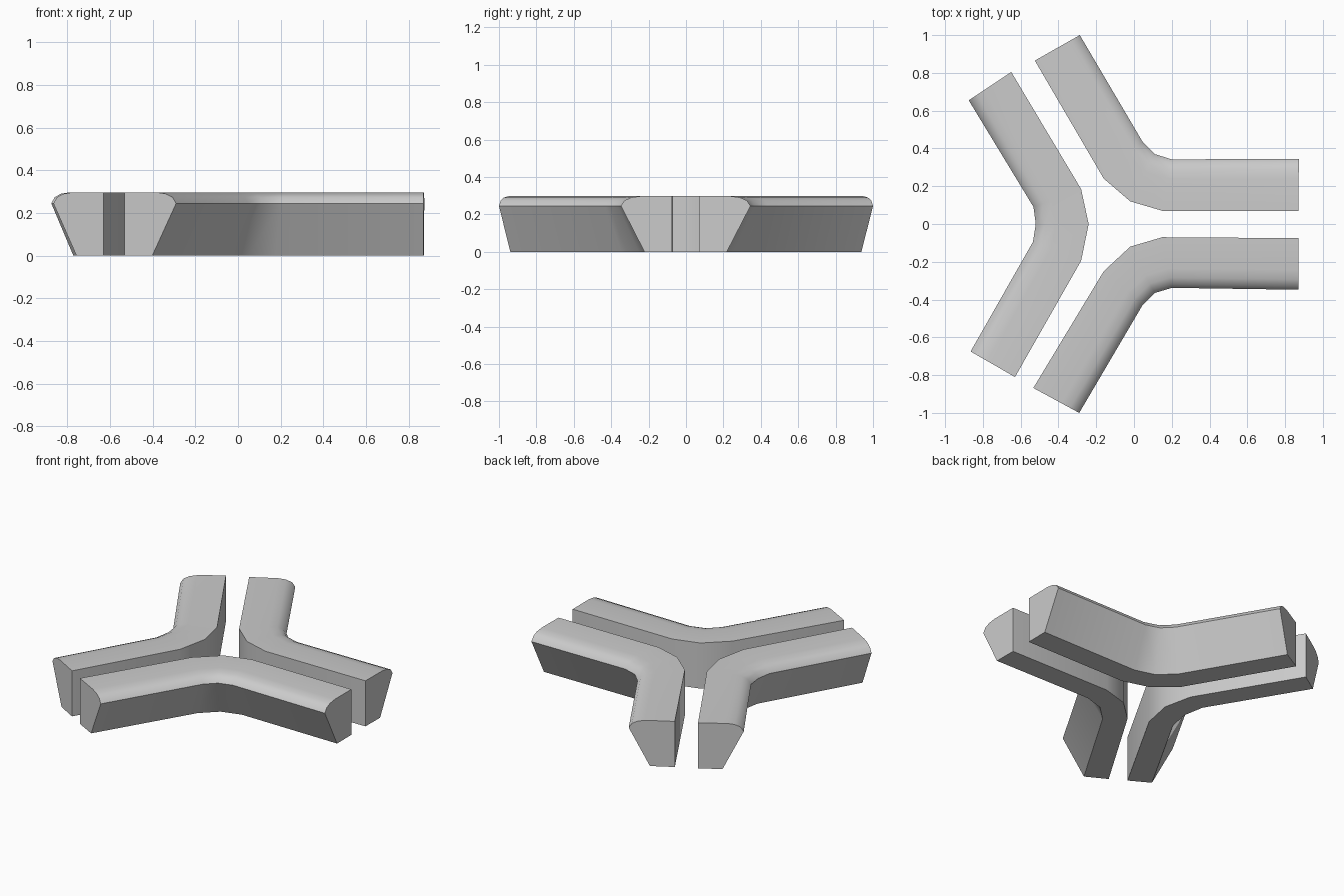
import bpy
import bmesh
from mathutils import Vector
from math import radians

cube = bpy.data.objects.get("Cube")
if cube:
    bpy.data.objects.remove(cube)

grey = bpy.data.materials.new("light grey")
grey.use_nodes = True
colour = (0.6, 0.6, 0.6, 1)
grey.diffuse_color = colour
grey.node_tree.nodes["Principled BSDF"].inputs["Base Color"].default_value = colour

# Cross-section: share of the way from inner to outer edge, height
SECTION = [(0, 0), (0, 0.297), (0.62, 0.297), (0.8, 0.29),
           (0.93, 0.274), (1, 0.245), (0.54, 0)]


def bent_bar(name, inner, outer):
    """Sweep the section along a bend given by its inner and outer edges."""
    bm = bmesh.new()
    rings = []
    for a, b in zip(inner, outer):
        a, b = Vector(a), Vector(b)
        rings.append([bm.verts.new((*a.lerp(b, u), z)) for u, z in SECTION])
    n = len(SECTION)
    for r, s in zip(rings, rings[1:]):
        for i in range(n):
            j = (i + 1) % n
            bm.faces.new((r[i], r[j], s[j], s[i]))
    bm.faces.new(rings[0])
    bm.faces.new(rings[-1])
    bmesh.ops.recalc_face_normals(bm, faces=bm.faces)
    mesh = bpy.data.meshes.new(name)
    bm.to_mesh(mesh)
    bm.free()
    mesh.materials.append(grey)
    obj = bpy.data.objects.new(name, mesh)
    bpy.context.collection.objects.link(obj)
    bpy.ops.object.select_all(action="DESELECT")
    obj.select_set(True)
    bpy.context.view_layer.objects.active = obj
    bpy.ops.object.shade_smooth_by_angle(angle=radians(35))


# Three bars around a three-way junction
bent_bar("back_bar",
         [(0.87, 0.07), (0.15, 0.07), (-0.02, 0.12), (-0.16, 0.24), (-0.525, 0.865)],
         [(0.873, 0.345), (0.2, 0.342), (0.11, 0.37), (0.045, 0.436), (-0.287, 1)])
bent_bar("front_bar",
         [(0.87, -0.075), (0.15, -0.07), (-0.02, -0.12), (-0.16, -0.25), (-0.533, -0.868)],
         [(0.87, -0.348), (0.2, -0.338), (0.11, -0.365), (0.045, -0.43), (-0.29, -1)])
bent_bar("right_bar",
         [(-0.65, 0.805), (-0.28, 0.185), (-0.24, 0), (-0.28, -0.195), (-0.63, -0.81)],
         [(-0.875, 0.655), (-0.532, 0.09), (-0.52, 0), (-0.535, -0.095), (-0.865, -0.675)])
